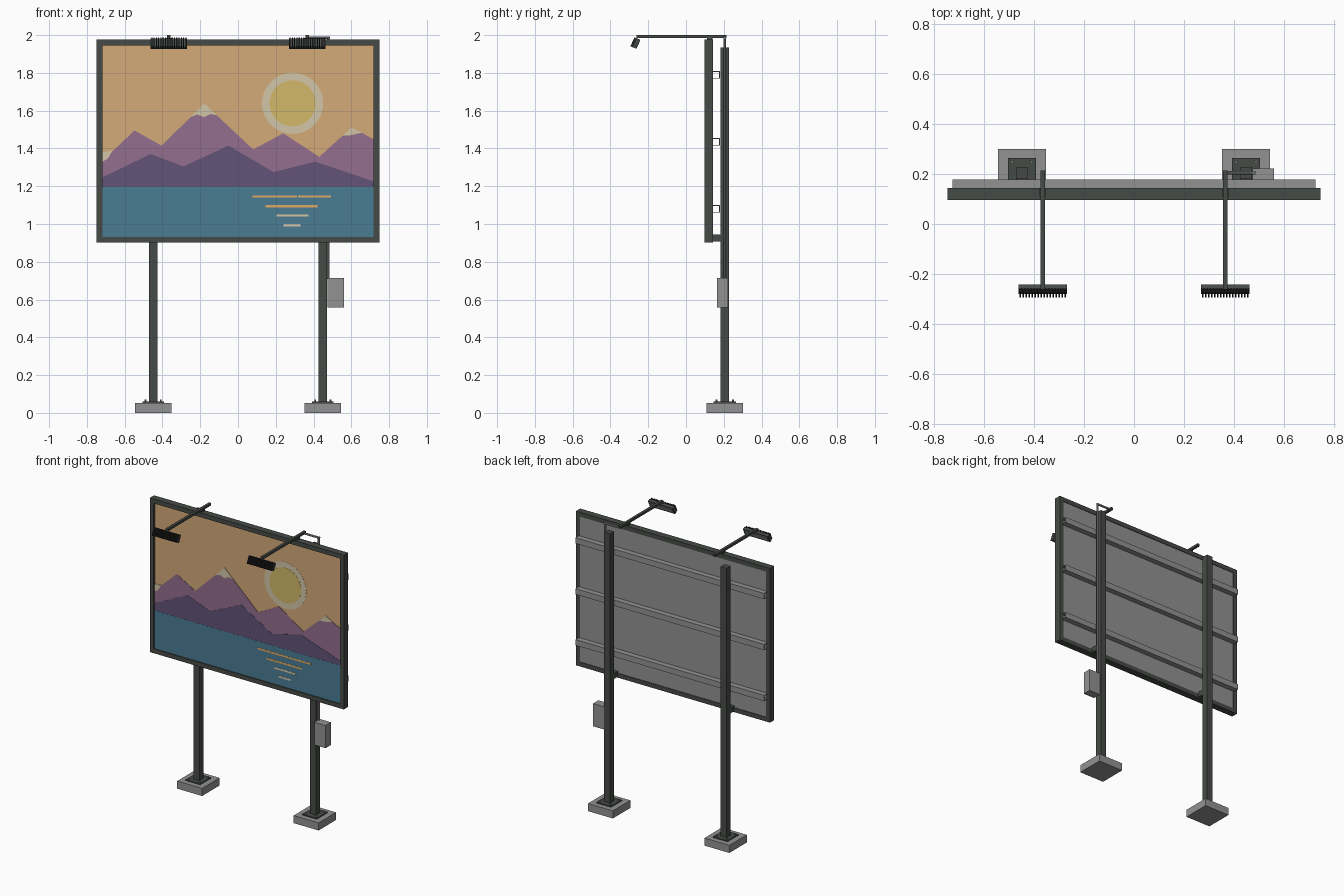
import bpy, bmesh, math
from mathutils import Matrix, Vector

if "Cube" in bpy.data.objects:
    bpy.data.objects.remove(bpy.data.objects["Cube"])


def mat(name, rgb):
    m = bpy.data.materials.new(name)
    lin = [(c / 255 / 12.92) if c < 11 else ((c / 255 + 0.055) / 1.055) ** 2.4 for c in rgb]
    m.diffuse_color = (*lin, 1)
    m.use_nodes = True
    m.node_tree.nodes["Principled BSDF"].inputs["Base Color"].default_value = m.diffuse_color
    return m


DARK = mat("dark green steel", (70, 75, 70))
GREY = mat("light grey", (146, 146, 146))
BLACK = mat("black fins", (38, 40, 38))
SKY = mat("sky orange", (212, 170, 120))
CREAM = mat("cream", (210, 198, 168))
SUN = mat("sun yellow", (210, 184, 106))
FAR = mat("far mountain mauve", (148, 110, 142))
NEAR = mat("near mountain purple", (98, 83, 121))
WATER = mat("water blue", (75, 124, 148))
GLINT = mat("glint orange", (224, 170, 98))


def finish(name, bm, material):
    bmesh.ops.recalc_face_normals(bm, faces=bm.faces)
    me = bpy.data.meshes.new(name)
    bm.to_mesh(me)
    bm.free()
    me.materials.append(material)
    ob = bpy.data.objects.new(name, me)
    bpy.context.collection.objects.link(ob)
    return ob


def add_box(bm, x0, x1, y0, y1, z0, z1, mx=Matrix()):
    s = Matrix.Diagonal((x1 - x0, y1 - y0, z1 - z0, 1))
    t = Matrix.Translation(((x0 + x1) / 2, (y0 + y1) / 2, (z0 + z1) / 2))
    bmesh.ops.create_cube(bm, size=1, matrix=mx @ t @ s)


def boxes(name, material, *dims, mx=Matrix()):
    bm = bmesh.new()
    for d in dims:
        add_box(bm, *d, mx=mx)
    return finish(name, bm, material)


def cylinders(name, material, r, sides, *ends):
    bm = bmesh.new()
    for a, b in ends:
        a, b = Vector(a), Vector(b)
        d = b - a
        mx = Matrix.Translation((a + b) / 2) @ d.to_track_quat('Z', 'Y').to_matrix().to_4x4()
        bmesh.ops.create_cone(bm, cap_ends=True, segments=sides, radius1=r, radius2=r,
                              depth=d.length, matrix=mx)
    return finish(name, bm, material)


ART_Y = 0.110


def plate(name, material, outline, layer):
    """Thin painted plate in the xz plane, raised by its layer number."""
    bm = bmesh.new()
    f = bm.faces.new([bm.verts.new((x, ART_Y - 0.001 * layer, z)) for x, z in outline])
    ext = bmesh.ops.extrude_face_region(bm, geom=[f])
    for v in ext["geom"]:
        if isinstance(v, bmesh.types.BMVert):
            v.co.y = ART_Y + 0.0005
    return finish(name, bm, material)


def disc(cx, cz, r, n=32):
    return [(cx + r * math.cos(2 * math.pi * i / n), cz + r * math.sin(2 * math.pi * i / n))
            for i in range(n)]


# Frame and panel
W, Z0, Z1, B = 0.748, 0.902, 1.976, 0.03
boxes("sign_frame", DARK,
      (-W, W, 0.097, 0.144, Z0, Z0 + B), (-W, W, 0.097, 0.144, Z1 - B, Z1),
      (-W, -W + B, 0.097, 0.144, Z0 + B, Z1 - B), (W - B, W, 0.097, 0.144, Z0 + B, Z1 - B))
boxes("back_panel", GREY, (-0.72, 0.72, ART_Y + 0.001, 0.140, Z0 + 0.025, Z1 - 0.025))

# Painted landscape
L, zb, zt = 0.718, Z0 + B, Z1 - B
plate("sky", SKY, [(-L, zb), (L, zb), (L, zt), (-L, zt)], 1)
plate("sun_halo", CREAM, disc(0.289, 1.639, 0.162), 2)
plate("sun_disc", SUN, disc(0.289, 1.639, 0.122), 3)
plate("far_mountains", FAR,
      [(-L, 1.19), (-L, 1.335), (-0.548, 1.495), (-0.405, 1.415), (-0.178, 1.637), (0.08, 1.395),
       (0.24, 1.48), (0.43, 1.355), (0.60, 1.51), (L, 1.45), (L, 1.19)], 3.5)
plate("snow_cap_middle", CREAM,
      [(-0.25, 1.566), (-0.178, 1.638), (-0.112, 1.576), (-0.145, 1.582), (-0.18, 1.565),
       (-0.215, 1.58)], 4.5)
plate("snow_cap_right", CREAM,
      [(0.555, 1.468), (0.60, 1.512), (0.655, 1.483), (0.63, 1.478), (0.60, 1.47)], 4.5)
plate("snow_cap_left", CREAM, [(-L, 1.33), (-0.69, 1.345), (-0.665, 1.387), (-L, 1.38)], 4.5)
plate("near_mountains", NEAR,
      [(-L, 1.19), (-L, 1.247), (-0.463, 1.37), (-0.289, 1.305), (-0.05, 1.415), (0.188, 1.275),
       (0.41, 1.33), (L, 1.226), (L, 1.19)], 5)
plate("lake", WATER, [(-L, zb), (L, zb), (L, 1.197), (-L, 1.197)], 6)
for i, (x0, x1, z, m) in enumerate([(0.077, 0.312, 1.146, GLINT), (0.318, 0.492, 1.146, GLINT),
                                    (0.146, 0.421, 1.094, GLINT), (0.204, 0.373, 1.045, CREAM),
                                    (0.24, 0.331, 0.993, CREAM)]):
    plate(f"water_glint_{i}", m,
          [(x0, z - 0.006), (x1, z - 0.006), (x1, z + 0.006), (x0, z + 0.006)], 7)

# Open channel rails across the back
for i, z in enumerate((1.08, 1.435, 1.79)):
    boxes(f"back_rail_{i}", GREY,
          (-0.727, 0.727, 0.174, 0.179, z - 0.02, z + 0.02),
          (-0.727, 0.727, 0.141, 0.174, z + 0.016, z + 0.02),
          (-0.727, 0.727, 0.141, 0.174, z - 0.02, z - 0.016))

# Posts with footings, base plates, bolts, gussets and lower brackets
PY = 0.205
for side, s in (("left", -1), ("right", 1)):
    cx = 0.449 * s
    boxes(f"{side}_footing", GREY, (cx - 0.096, cx + 0.096, PY - 0.096, PY + 0.096, 0, 0.053))
    boxes(f"{side}_base_plate", DARK, (cx - 0.056, cx + 0.056, PY - 0.06, PY + 0.06, 0.053, 0.06))
    boxes(f"{side}_post", DARK, (cx - 0.023, cx + 0.023, PY - 0.023, PY + 0.023, 0.06, 1.935))
    cylinders(f"{side}_anchor_bolts", GREY, 0.006, 6,
              *[((cx + a * 0.04, PY + b * 0.044, 0.058), (cx + a * 0.04, PY + b * 0.044, 0.07))
                for a in (-1, 1) for b in (-1, 1)])
    boxes(f"{side}_lower_bracket", DARK, (cx - 0.023, cx + 0.023, 0.14, 0.184, 0.908, 0.945))

    # Lamp arm, its mount, and the finned flood lamp
    ax = 0.366 * s
    boxes(f"{side}_lamp_arm", DARK, (ax - 0.009, ax + 0.009, -0.262, 0.215, 1.984, 2.0))
    boxes(f"{side}_arm_mount", DARK, (ax - 0.014, ax + 0.014, 0.11, 0.14, 1.974, 1.986))
    tilt = Matrix.Translation((ax, -0.266, 1.957)) @ Matrix.Rotation(math.radians(-26), 4, 'X')
    boxes(f"{side}_lamp_body", DARK, (-0.097, 0.097, -0.004, 0.014, -0.026, 0.027), mx=tilt)
    boxes(f"{side}_lamp_lens", GREY, (-0.086, 0.086, 0.013, 0.0155, -0.02, 0.02), mx=tilt)
    boxes(f"{side}_lamp_fins", BLACK,
          *[(-0.09 + 0.012 * i - 0.003, -0.09 + 0.012 * i + 0.003, -0.019, -0.003, -0.027, 0.025)
            for i in range(16)], mx=tilt)

# Power box and conduit up the right post
boxes("power_box", GREY, (0.474, 0.561, 0.163, 0.222, 0.557, 0.715))
cylinders("conduit", GREY, 0.007, 10,
          ((0.479, PY, 0.71), (0.479, PY, 1.992)),
          ((0.486, PY, 1.986), (0.37, PY, 1.986)))
